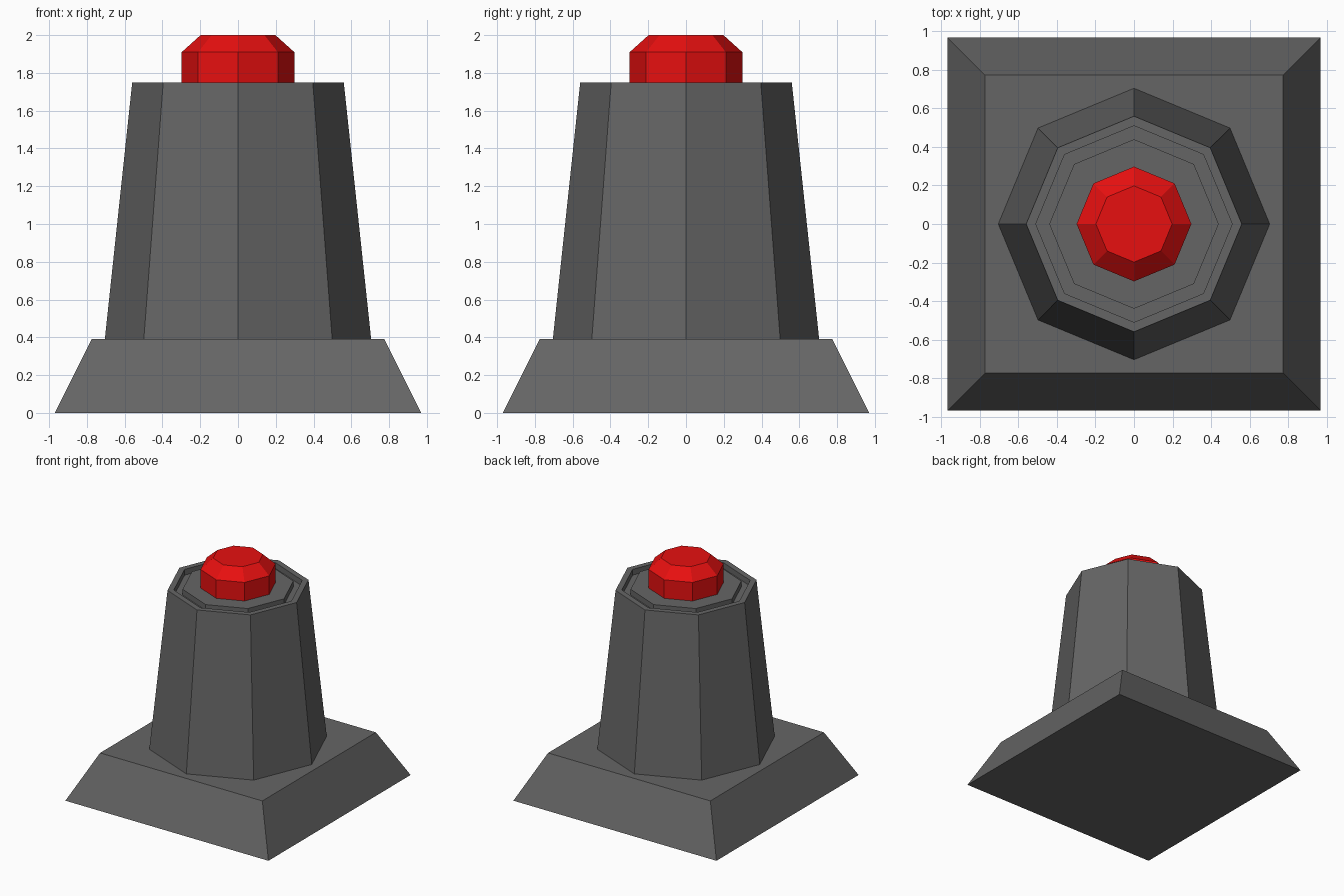
import bpy
import bmesh
from math import cos, sin, pi, sqrt

cube = bpy.data.objects.get("Cube")
if cube:
    bpy.data.objects.remove(cube, do_unlink=True)


def make_material(name, colour):
    mat = bpy.data.materials.new(name)
    mat.use_nodes = True
    mat.diffuse_color = colour
    mat.node_tree.nodes["Principled BSDF"].inputs["Base Color"].default_value = colour
    return mat


def lathe(name, profile, sides, mat, turn=0.0):
    """Stack flat-sided rings of (radius, height) and cap both ends."""
    bm = bmesh.new()
    rings = []
    for radius, z in profile:
        angles = [turn + 2 * pi * i / sides for i in range(sides)]
        rings.append([bm.verts.new((radius * cos(a), radius * sin(a), z)) for a in angles])
    for low, high in zip(rings, rings[1:]):
        for i in range(sides):
            j = (i + 1) % sides
            bm.faces.new((low[i], low[j], high[j], high[i]))
    bm.faces.new(rings[0][::-1])
    bm.faces.new(rings[-1])
    bmesh.ops.recalc_face_normals(bm, faces=bm.faces)
    mesh = bpy.data.meshes.new(name)
    bm.to_mesh(mesh)
    bm.free()
    mesh.materials.append(mat)
    obj = bpy.data.objects.new(name, mesh)
    bpy.context.collection.objects.link(obj)
    return obj


grey = make_material("dark grey", (0.13, 0.13, 0.13, 1))
red = make_material("bright red", (0.8, 0.005, 0.005, 1))

BASE_TOP, RIM, GROOVE = 0.39, 1.75, 1.70

# Square sloping foot
lathe("base", [(0.97 * sqrt(2), 0), (0.775 * sqrt(2), BASE_TOP)], 4, grey, pi / 4)

# Tapered octagonal column with a groove sunk into its top
lathe("column", [(0.705, BASE_TOP), (0.56, RIM), (0.51, RIM), (0.51, GROOVE),
                 (0.44, GROOVE), (0.44, RIM)], 8, grey)

# Push button with a chamfered crown
lathe("button", [(0.298, RIM), (0.298, 1.91), (0.198, 2.0)], 8, red)
